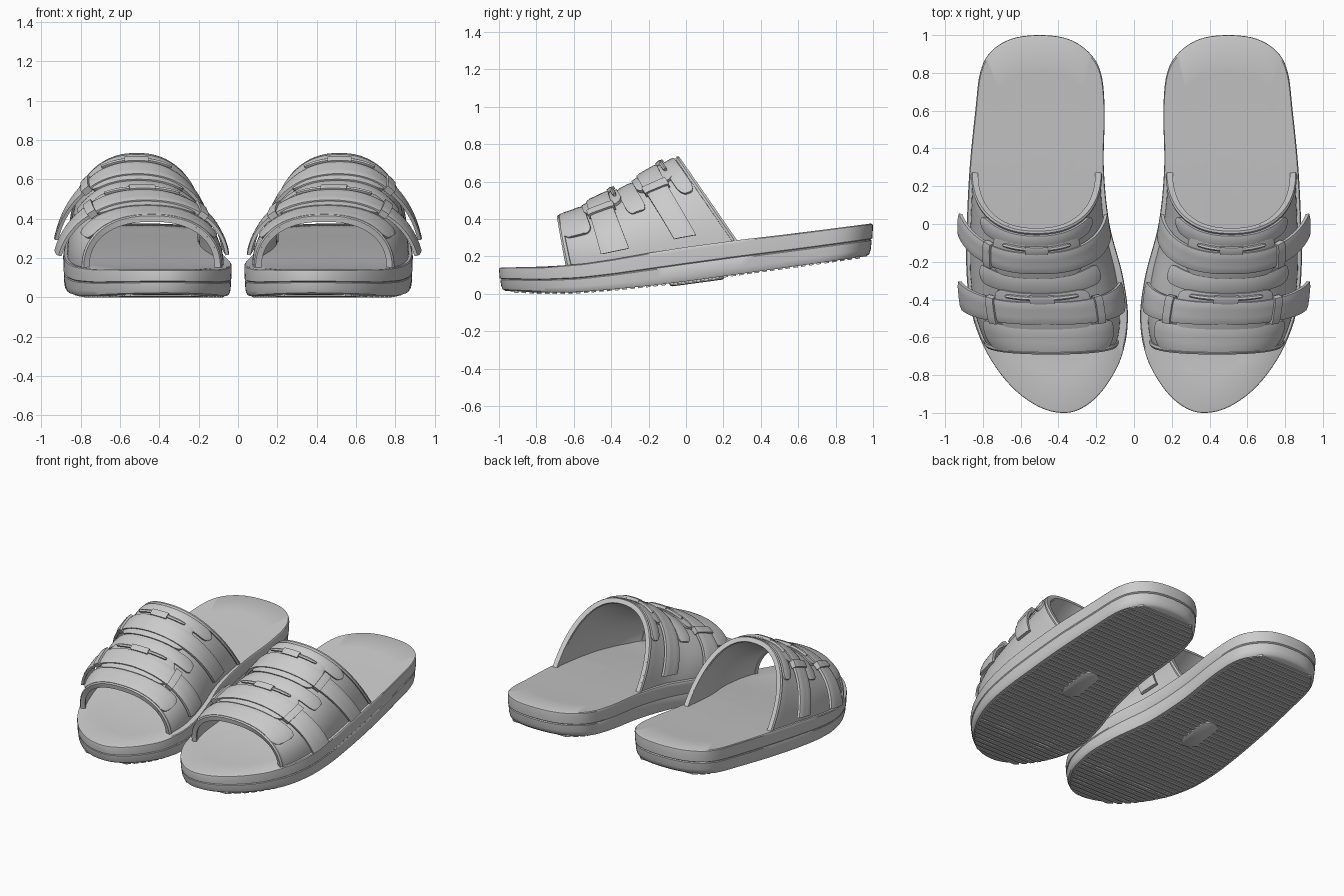
import bpy, bmesh
from math import pi, sin, cos
from mathutils import Vector

if "Cube" in bpy.data.objects:
    bpy.data.objects.remove(bpy.data.objects["Cube"])

# ---------- helpers ----------
def lerp(a, b, t):
    return a + (b - a) * t

def table(pts, v):
    for (a, p), (b, q) in zip(pts, pts[1:]):
        if v <= b:
            return lerp(p, q, (v - a) / (b - a))
    return pts[-1][1]

def finish(name, verts, faces):
    me = bpy.data.meshes.new(name)
    me.from_pydata(verts, [], faces)
    bm = bmesh.new()
    bm.from_mesh(me)
    bmesh.ops.recalc_face_normals(bm, faces=bm.faces)
    bm.to_mesh(me)
    bm.free()
    ob = bpy.data.objects.new(name, me)
    bpy.context.collection.objects.link(ob)
    m = ob.modifiers.new("pair", 'MIRROR')      # the other sandal
    m.use_mirror_merge = False
    return ob

# ---------- footprint of one sandal ----------
KEYS = [(.36, -1), (.50, -.97), (.65, -.86), (.78, -.68), (.86, -.47), (.887, -.25), (.885, 0),
        (.87, .3), (.84, .6), (.815, .8), (.76, .91), (.65, .98), (.5, 1), (.35, .98), (.24, .91),
        (.175, .8), (.155, .6), (.16, .3), (.13, 0), (.06, -.27), (.032, -.5), (.065, -.7),
        (.15, -.86), (.25, -.96)]

def outline(sub=5):
    P = [Vector(k) for k in KEYS]
    n, out = len(P), []
    for i in range(n):
        a, b, c, d = P[i - 1], P[i], P[(i + 1) % n], P[(i + 2) % n]
        for j in range(sub):
            t = j / sub
            out.append(.5 * (2 * b + (c - a) * t + (2 * a - 5 * b + 4 * c - d) * t * t
                             + (3 * b - a - 3 * c + d) * t ** 3))
    return out

OUT = outline()

def span(y):
    xs = []
    for p, q in zip(OUT, OUT[1:] + OUT[:1]):
        if (p.y - y) * (q.y - y) <= 0 and p.y != q.y:
            xs.append(lerp(p.x, q.x, (y - p.y) / (q.y - p.y)))
    return min(xs), max(xs)

def z_top(y):
    return table([(-1.1, .14), (-.75, .143), (-.55, .16), (-.4, .182), (-.2, .218), (0, .25),
                  (.3, .29), (.6, .325), (1.1, .39)], y)

def z_bot(y):
    return table([(-1.1, .024), (-.95, .014), (-.8, .007), (-.6, .007), (-.4, .022), (-.2, .042),
                  (0, .066), (.4, .121), (.8, .177), (1.1, .22)], y)

# ---------- sole: stacked rings closed by shrinking rings ----------
CX = .47
rings = [(k, 0) for k in (.2, .4, .6, .8)] + [
    (.965, 0), (.98, .06), (.988, .2), (.993, .47), (.985, .5), (.996, .53), (1, .9), (.998, .97), (.988, 1)] + [
    (k, 1) for k in (.8, .6, .4, .2)]
verts, faces, n = [], [], len(OUT)
for k, f in rings:
    for p in OUT:
        y = p.y * k
        verts.append((CX + (p.x - CX) * k, y, lerp(z_bot(y), z_top(y), f)))
for r in range(len(rings) - 1):
    for i in range(n):
        j = (i + 1) % n
        faces.append((r * n + i, r * n + j, (r + 1) * n + j, (r + 1) * n + i))
faces += [tuple(range(n)), tuple(range((len(rings) - 1) * n, len(rings) * n))]
finish("sole", verts, faces)

# ---------- tread ribs across the underside ----------
verts, faces = [], []
for i in range(45):
    y0 = -.92 + i * .0415
    b = len(verts)
    for y in (y0, y0 + .024):
        xi, xo = span(y)
        for dz in (.006, -.007):
            verts += [(xi + .035, y, z_bot(y) + dz), (xo - .035, y, z_bot(y) + dz)]
    faces += [tuple(b + k for k in q) for q in
              ((0, 1, 3, 2), (4, 5, 7, 6), (0, 1, 5, 4), (2, 3, 7, 6), (0, 2, 6, 4), (1, 3, 7, 5))]
finish("tread_ribs", verts, faces)

# ---------- rounded plate under the arch ----------
verts, m = [], 24
for scale, dz in ((1, .01), (1, -.012), (.85, -.017)):
    for i in range(m):
        a = 2 * pi * (i + .5) / m
        y = .06 + (.08 if sin(a) > 0 else -.08) + .065 * sin(a) * scale
        verts.append((.5 + .065 * cos(a) * scale, y, z_bot(y) + dz))
faces = [(r * m + i, r * m + (i + 1) % m, (r + 1) * m + (i + 1) % m, (r + 1) * m + i)
         for r in range(2) for i in range(m)]
finish("arch_plate", verts, faces + [tuple(range(m)), tuple(range(2 * m, 3 * m))])

# ---------- upper surface: a = around the arch (0 inner, 1 outer), s = toe to heel ----------
def surf(a, s):
    c, h = cos(a * pi), max(0, sin(a * pi)) ** .87
    u = (1 if c < 0 else -1) * abs(c) ** .87
    yb, yt = lerp(-.64, .28, s), lerp(-.69, -.035, s)
    xi, xo = span(yb)
    xi, xo = xi + lerp(.045, .02, s), xo - .02
    zb = z_top(yb) - .012
    return Vector(((xi + xo) / 2 + (xo - xi) / 2 * u, lerp(yb, yt, h),
                   lerp(zb, .41 + .32 * s ** 1.25, h)))

def lifted(a, s, off):
    e = .012
    da = surf(min(a + e, 1), s) - surf(max(a - e, 0), s)
    ds = surf(a, min(s + e, 1)) - surf(a, max(s - e, 0))
    nrm = ds.cross(da).normalized()
    if nrm.dot(surf(a, s) - Vector((.48, surf(a, s).y, .15))) < 0:
        nrm.negate()
    return surf(a, s) + nrm * off

def patch(name, a0, a1, lo, hi, off, thick, na=24, ns=6, corner=0, flare=0):
    """Solid band on the upper; lo and hi are (inner, middle, outer) s limits."""
    def lim(v, a):
        return table([(-.01, v[0]), (.5, v[1]), (1.01, v[2])], a)
    if isinstance(lo, (int, float)):
        lo, hi = (lo,) * 3, (hi,) * 3
    layers = ([], [])
    for i in range(na + 1):
        f = i / na
        if corner:
            f = .5 - .5 * cos(pi * f)           # denser columns at rounded ends
        a = lerp(a0, a1, f)
        l, h = lim(lo, a), lim(hi, a)
        if corner:
            d = min(a - a0, a1 - a) / .05
            cut = corner * (1 - (1 - (1 - min(d, 1)) ** 2) ** .5)
            l, h = l + cut, h - cut
        lift = off + flare * max(0, (a - .7) / .28) ** 1.6
        for j in range(ns + 1):
            s = lerp(l, h, j / ns)
            edge = .005 if j in (0, ns) and thick > .01 else 0
            layers[0].append(lifted(a, s, lift))
            layers[1].append(lifted(a, s, lift + thick - edge))
    w, N = ns + 1, len(layers[0])
    fs = []
    for b in (0, N):
        fs += [(b + i * w + j, b + i * w + j + 1, b + (i + 1) * w + j + 1, b + (i + 1) * w + j)
               for i in range(na) for j in range(ns)]
    rim = ([i * w for i in range(na)] + [na * w + j for j in range(ns)]
           + [i * w + ns for i in range(na, 0, -1)] + list(range(ns, 0, -1)))
    fs += [(p, q, q + N, p + N) for p, q in zip(rim, rim[1:] + rim[:1])]
    return finish(name, layers[0] + layers[1], fs)

# upper shell with bound edges
patch("upper_shell", 0, 1, 0, 1, -.022, .022, 48, 20)
patch("toe_edge_binding", 0, 1, 0, .03, -.026, .036, 48, 2)
patch("heel_edge_binding", 0, 1, .97, 1, -.026, .036, 48, 2)
# padded overlay, in sections separated by the straps
patch("toe_overlay", .17, .83, .02, .22, -.004, .02, 32, 5, .05)
patch("middle_overlay", .2, .8, .49, .62, -.004, .018, 32, 4, .03)
patch("heel_overlay", .2, .8, .86, .965, -.004, .022, 32, 4, .04)
# straps with pads, buckle bars and keepers
STRAPS = {"front": ((.21, .26, .23), (.38, .44, .39)), "rear": ((.64, .67, .66), (.79, .84, .79))}
for tag, (lo, hi) in STRAPS.items():
    patch(tag + "_strap_pad", .3, .7, lo[1] - .05, hi[1] + .06, -.004, .026, 24, 6, .06)
    patch(tag + "_buckle_bar", .36, .64, hi[1] + .012, hi[1] + .04, .015, .022, 16, 2, .008)
    patch(tag + "_buckle_tab", .46, .54, hi[1] - .01, hi[1] + .05, .025, .018, 4, 2)
    patch(tag + "_strap", .04, .965, lo, hi, .012, .022, 44, 6, 0, .042)
    wide = [v - .012 for v in lo], [v + .012 for v in hi]
    patch(tag + "_outer_keeper", .7, .74, *wide, .01, .038, 4, 6)
patch("front_inner_keeper", .25, .29, [v - .012 for v in STRAPS["front"][0]],
      [v + .012 for v in STRAPS["front"][1]], .01, .036, 4, 6)

# smooth shading with crisp edges
for ob in bpy.context.collection.objects:
    ob.select_set(True)
    bpy.context.view_layer.objects.active = ob
bpy.ops.object.shade_smooth_by_angle(angle=.6)
